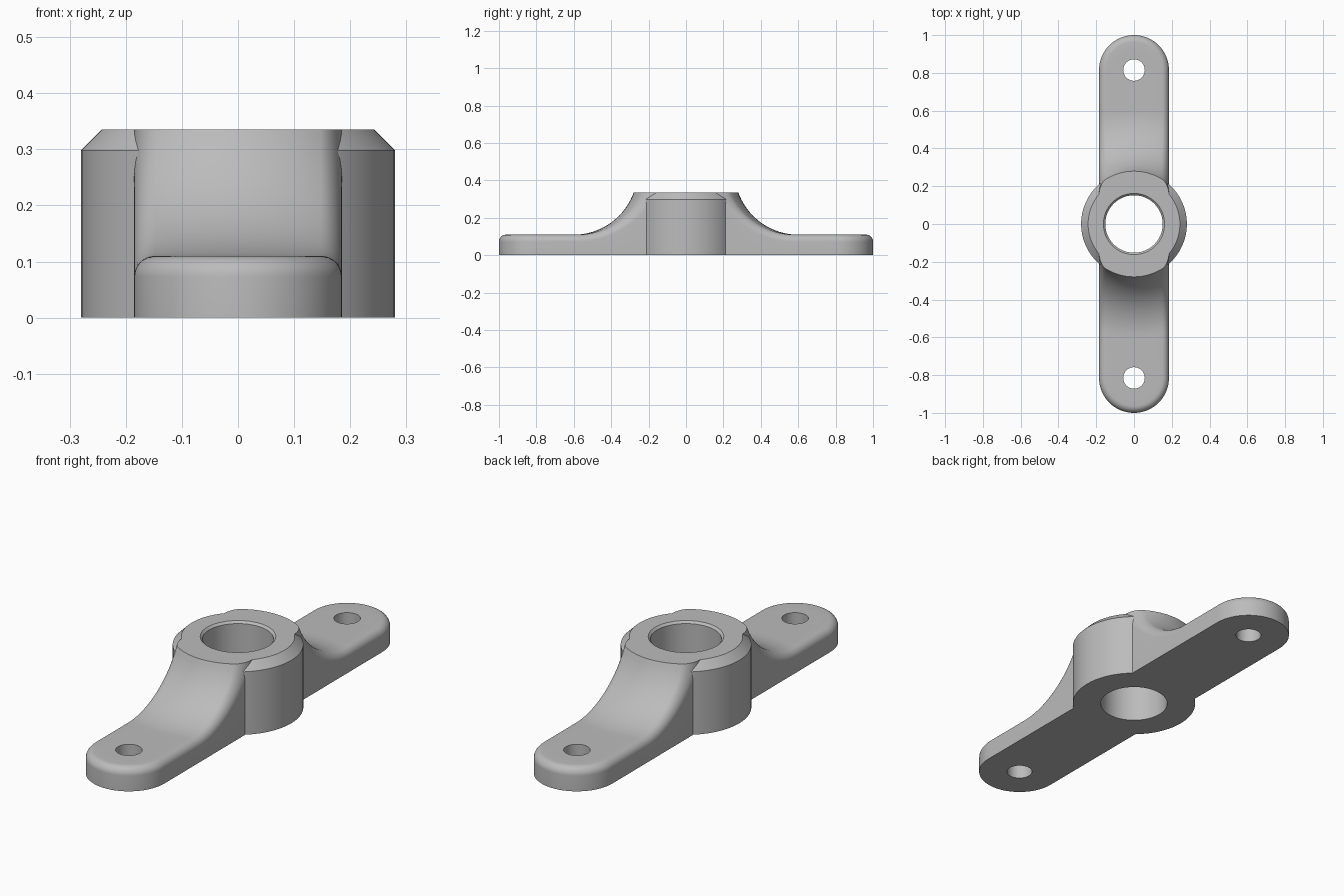
import bpy, bmesh
from math import sin, cos, pi, sqrt, acos

if "Cube" in bpy.data.objects:
    bpy.data.objects.remove(bpy.data.objects["Cube"])

HEIGHT = 0.335        # hub height
HALF = 0.185          # half width of an arm
TIP = 1 - HALF        # bolt hole centre and tip centre
FLAT = 0.11           # thickness of the flat arm end
SWEEP = 0.34          # radius of the concave sweep
SWEEP_END = 0.6       # where the sweep meets the flat
FILLET = 0.037        # rounding of the upper arm edges

grey = bpy.data.materials.new("cast grey")
grey.use_nodes = True
colour = (0.5, 0.5, 0.5, 1)
grey.diffuse_color = colour
grey.node_tree.nodes["Principled BSDF"].inputs["Base Color"].default_value = colour


def make_object(name, bm):
    bmesh.ops.remove_doubles(bm, verts=bm.verts, dist=0.00002)
    bmesh.ops.recalc_face_normals(bm, faces=bm.faces)
    mesh = bpy.data.meshes.new(name)
    bm.to_mesh(mesh)
    bm.free()
    mesh.materials.append(grey)
    obj = bpy.data.objects.new(name, mesh)
    bpy.context.collection.objects.link(obj)
    return obj


def lathe(name, profile, steps=96):
    """Closed radius/height profile turned about z."""
    bm = bmesh.new()
    rings = [[bm.verts.new((r * cos(2 * pi * i / steps), r * sin(2 * pi * i / steps), z))
              for r, z in profile] for i in range(steps)]
    n = len(profile)
    for i in range(steps):
        a, b = rings[i], rings[(i + 1) % steps]
        for j in range(n):
            k = (j + 1) % n
            bm.faces.new((a[j], b[j], b[k], a[k]))
    return make_object(name, bm)


def arm_rows():
    """Cross rows of half an arm: sweep first, then the round tip."""
    # Columns as (fraction of half width, drop of the rounded edge)
    columns = [(i / 5, 0) for i in range(4)]
    for i in range(9):
        p = pi / 2 * (1 - i / 8)
        columns.append((1 - FILLET * (1 - cos(p)) / HALF, FILLET * (1 - sin(p))))
    rise = FLAT + SWEEP

    def row(point):
        top = [point(f, e) for f, e in columns]
        return top + [(x, y, 0) for x, y, z in reversed(top)]

    def at_radius(f, r, z):
        x = HALF * f
        return (x, sqrt(r * r - x * x), z)

    def on_sweep(t):
        def point(f, e):
            radius = SWEEP + e
            a = acos((rise - HEIGHT) / radius) * t
            return at_radius(f, SWEEP_END - radius * sin(a), rise - radius * cos(a))
        return point

    def on_tip(a):
        return lambda f, e: (HALF * f * cos(a), TIP + HALF * f * sin(a), FLAT - e)

    rows = [row(lambda f, e: at_radius(f, 0.2, HEIGHT))]
    rows += [row(on_sweep(1 - i / 20)) for i in range(21)]
    rows += [row(on_tip(pi / 2 * i / 16)) for i in range(17)]
    return rows


def make_arm(name, side):
    bm = bmesh.new()
    for sx in (-1, 1):
        grid = [[bm.verts.new((sx * x, side * y, z)) for x, y, z in r] for r in arm_rows()]
        bm.faces.new(grid[0])
        for a, b in zip(grid, grid[1:]):
            for j in range(len(a) - 1):
                bm.faces.new((a[j], a[j + 1], b[j + 1], b[j]))
    return make_object(name, bm)


def make_cutter(name, y):
    bm = bmesh.new()
    bmesh.ops.create_cone(bm, cap_ends=True, segments=48, radius1=0.057, radius2=0.057, depth=1)
    bmesh.ops.translate(bm, verts=bm.verts, vec=(0, y, 0))
    return make_object(name, bm)


def combine(body, other, operation):
    mod = body.modifiers.new(operation.lower(), "BOOLEAN")
    mod.object, mod.operation, mod.solver = other, operation, "EXACT"
    bpy.context.view_layer.objects.active = body
    bpy.ops.object.modifier_apply(modifier=mod.name)
    bpy.data.objects.remove(other)


# Hub with a chamfered rim and a bore
bracket = lathe("hub_with_arms", [(0.152, 0), (0.28, 0), (0.28, 0.298), (0.243, HEIGHT),
                                  (0.162, HEIGHT), (0.152, HEIGHT - 0.01)])

# Two opposite arms, each drilled for a bolt
for label, side in (("front", -1), ("back", 1)):
    arm = make_arm(label + "_arm", side)
    combine(arm, make_cutter(label + "_bolt_hole", side * TIP), "DIFFERENCE")
    combine(bracket, arm, "UNION")

bpy.ops.object.select_all(action="DESELECT")
bracket.select_set(True)
bpy.context.view_layer.objects.active = bracket
bpy.ops.object.shade_smooth_by_angle(angle=pi / 6)
